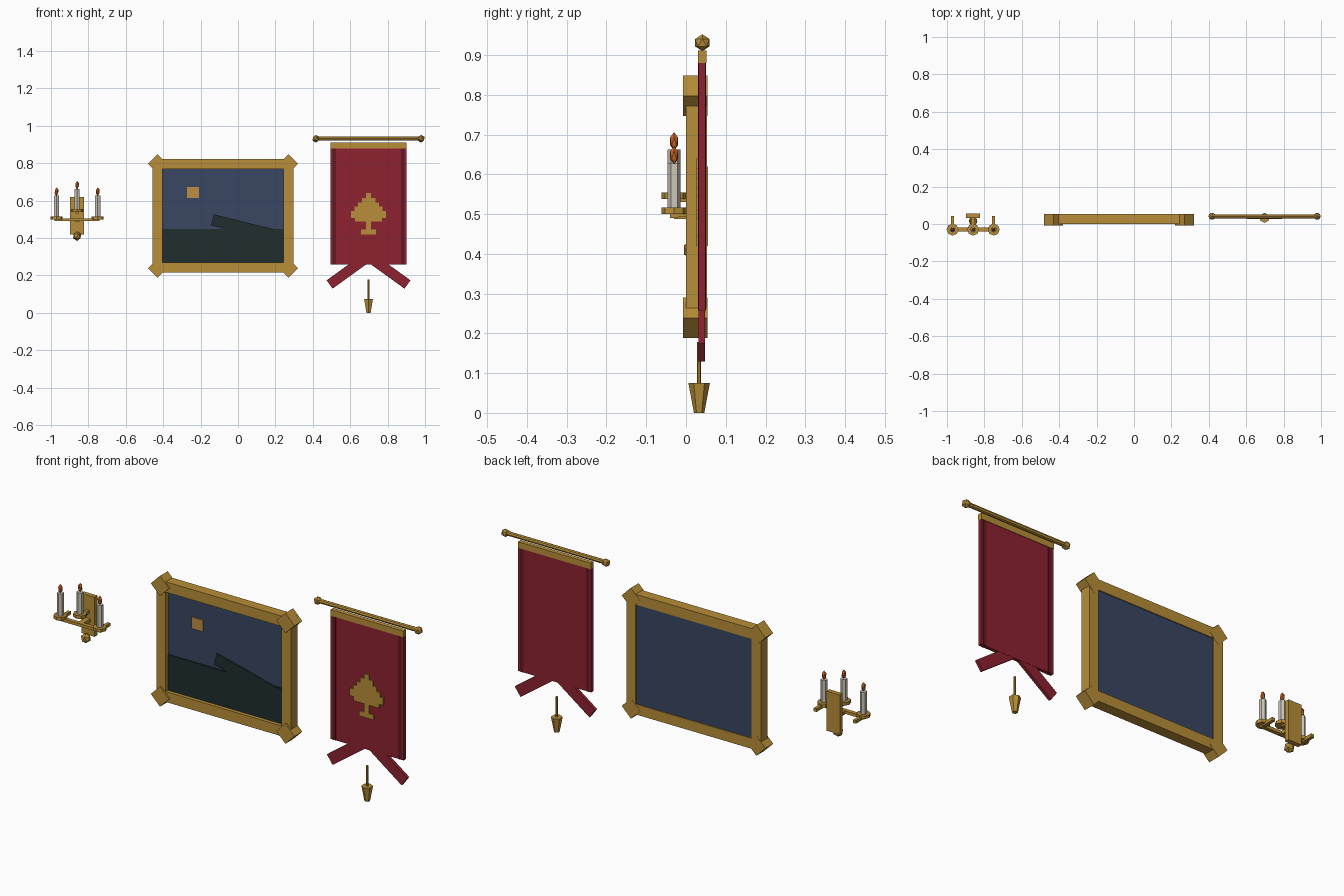
import bpy
from math import radians

if "Cube" in bpy.data.objects:
    bpy.data.objects.remove(bpy.data.objects["Cube"], do_unlink=True)


def material(name, r, g, b):
    m = bpy.data.materials.new(name)
    m.use_nodes = True
    m.diffuse_color = (r, g, b, 1)
    m.node_tree.nodes["Principled BSDF"].inputs["Base Color"].default_value = (r, g, b, 1)
    return m


GOLD = material("gold", 0.48, 0.27, 0.04)
AMBER = material("amber", 0.52, 0.27, 0.06)
RED = material("red cloth", 0.27, 0.016, 0.03)
DARK_RED = material("dark red", 0.12, 0.01, 0.015)
BLUE = material("night blue", 0.041, 0.061, 0.12)
GREEN = material("dark green", 0.014, 0.026, 0.026)
WAX = material("candle wax", 0.62, 0.57, 0.48)
FLAME = material("flame orange", 0.62, 0.13, 0.02)


def finish(name, mat):
    ob = bpy.context.object
    ob.name = name
    ob.data.materials.append(mat)
    return ob


def box(name, mat, x, y, z, turn=0):
    """Box from (low, high) spans, optionally turned about the y axis."""
    spans = (x, y, z)
    bpy.ops.mesh.primitive_cube_add(size=1, location=[(a + b) / 2 for a, b in spans],
                                    rotation=(0, radians(turn), 0))
    bpy.context.object.scale = [b - a for a, b in spans]
    return finish(name, mat)


def centred_box(name, mat, centre, size, turn=0):
    return box(name, mat, *[(c - s / 2, c + s / 2) for c, s in zip(centre, size)], turn)


def post(name, mat, x, y, z, r_low, r_high, sides=6, along_x=False):
    """Tapered prism over the span z, or over the span x when lying down."""
    low, high = x if along_x else z
    mid = (low + high) / 2
    place = (mid, y, z) if along_x else (x, y, mid)
    bpy.ops.mesh.primitive_cone_add(vertices=sides, radius1=r_low, radius2=r_high,
                                    depth=high - low, location=place,
                                    rotation=(0, radians(90) if along_x else 0, 0))
    return finish(name, mat)


def ball(name, mat, place, r, stretch=1):
    bpy.ops.mesh.primitive_ico_sphere_add(subdivisions=1, radius=r, location=place)
    bpy.context.object.scale.z = stretch
    return finish(name, mat)


# Painting frame with turned corner blocks
L, R, B, T = -0.456, 0.296, 0.216, 0.822
W = 0.052
DEPTH = (0.0, 0.053)
box("frame_top", GOLD, (L, R), DEPTH, (T - W, T))
box("frame_bottom", GOLD, (L, R), DEPTH, (B, B + W))
box("frame_right", GOLD, (L, L + W), DEPTH, (B + W, T - W))
box("frame_left", GOLD, (R - W, R), DEPTH, (B + W, T - W))
for cx in (L + W / 2, R - W / 2):
    for cz in (B + W / 2 - 0.003, T - W / 2 + 0.001):
        centred_box("frame_corner", GOLD, (cx, 0.023, cz), (0.072, 0.062, 0.072), 45)

# Painted landscape
box("canvas", BLUE, (L + W, R - W), (0.025, 0.048), (B + W, T - W))
box("hill", GREEN, (L + W, R - W), (0.018, 0.026), (B + W, 0.447))
centred_box("hill_slope", GREEN, (0.057, 0.019, 0.449), (0.4, 0.009, 0.06), 14)
box("moon", AMBER, (-0.273, -0.209), (0.018, 0.026), (0.615, 0.672))

# Banner rod with finials
MID = 0.698
post("banner_rod", GOLD, (0.415, 0.98), 0.041, 0.932, 0.011, 0.011, 8, along_x=True)
for cx in (0.417, 0.979):
    ball("rod_finial", GOLD, (cx, 0.041, 0.931), 0.021)

# Banner cloth, header, side trims and tails
box("banner_cloth", RED, (0.495, 0.902), (0.032, 0.049), (0.258, 0.88))
box("banner_header", GOLD, (0.495, 0.902), (0.03, 0.052), (0.88, 0.911))
for side in (-1, 1):
    centred_box("banner_trim", DARK_RED, (MID + side * 0.183, 0.0405, 0.569),
                (0.018, 0.02, 0.622))
    centred_box("banner_tail", RED, (MID + side * 0.119, 0.04, 0.216),
                (0.22, 0.016, 0.055), side * 35.8)

# Stepped leaf emblem: bottom, top, half width
rows = [(0.42, 0.445, 0.04), (0.445, 0.488, 0.014), (0.488, 0.508, 0.072),
        (0.508, 0.545, 0.094), (0.545, 0.568, 0.075), (0.568, 0.59, 0.056),
        (0.59, 0.615, 0.036), (0.615, 0.64, 0.014)]
for low, high, half in rows:
    box("emblem_step", GOLD, (MID - half, MID + half), (0.026, 0.034), (low, high))

# Hanging weight below the banner
post("weight", GOLD, MID, 0.033, (0, 0.075), 0.013, 0.027)
post("weight_stem", GOLD, MID, 0.033, (0.07, 0.178), 0.005, 0.005)

# Wall sconce
SX, SY = -0.86, -0.03
box("sconce_plate", GOLD, (SX - 0.037, SX + 0.037), (0.032, 0.055), (0.42, 0.62))
ball("sconce_drop", GOLD, (SX, 0.016, 0.41), 0.025)
box("sconce_crossbar", GOLD, (SX - 0.12, SX + 0.12), (SY - 0.01, SY + 0.01), (0.49, 0.505))
box("sconce_bracket", GOLD, (SX - 0.014, SX + 0.014), (SY, 0.035), (0.488, 0.504))

# Three arms, each with cup, candle and flame
for step in (-1, 0, 1):
    x = SX + step * 0.11
    base = 0.5 if step else 0.538
    top = 0.627 if step else 0.662
    box("candle_arm", GOLD, (x - 0.008, x + 0.008), (SY, 0.042), (base - 0.008, base + 0.008))
    post("candle_cup", GOLD, x, SY, (base, base + 0.016), 0.032, 0.032, 8)
    post("candle", WAX, x, SY, (base + 0.016, top), 0.016, 0.016)
    ball("flame", FLAME, (x, SY, top + 0.021), 0.0115, 2)
